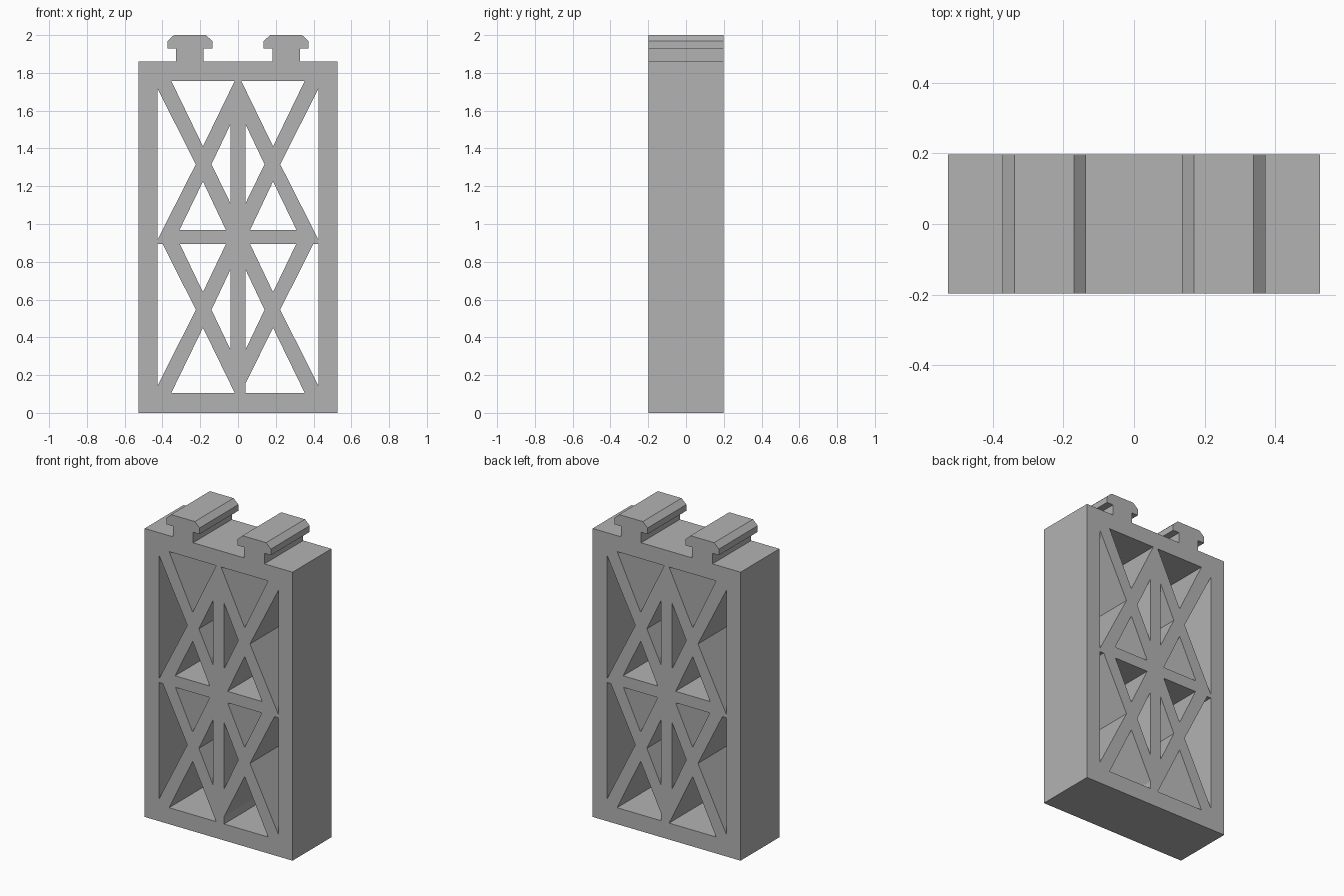
import bpy
import bmesh
from mathutils import Matrix
from math import radians

cube = bpy.data.objects.get("Cube")
if cube:
    bpy.data.objects.remove(cube, do_unlink=True)

HALF_WIDTH, HALF_DEPTH, BODY_TOP = 0.5275, 0.1975, 1.86

grey = bpy.data.materials.new("light grey")
grey.use_nodes = True
colour = (0.45, 0.45, 0.45, 1)
grey.diffuse_color = colour
grey.node_tree.nodes["Principled BSDF"].inputs["Base Color"].default_value = colour


def mirrored(points):
    return [(-x, z) for x, z in reversed(points)]


def extruded_plate(name, loops):
    """Fill nested outlines in the XZ plane and extrude them through the depth."""
    curve = bpy.data.curves.new(name + "_profile", "CURVE")
    curve.dimensions = "2D"
    curve.fill_mode = "BOTH"
    curve.extrude = HALF_DEPTH
    for loop in loops:
        spline = curve.splines.new("POLY")
        spline.points.add(len(loop) - 1)
        for point, (x, z) in zip(spline.points, loop):
            point.co = (x, z, 0, 1)
        spline.use_cyclic_u = True
    helper = bpy.data.objects.new(name + "_helper", curve)
    bpy.context.collection.objects.link(helper)
    graph = bpy.context.evaluated_depsgraph_get()
    mesh = bpy.data.meshes.new_from_object(helper.evaluated_get(graph))
    bpy.data.objects.remove(helper, do_unlink=True)

    # Stand the plate upright and weld its caps to its walls
    bm = bmesh.new()
    bm.from_mesh(mesh)
    bmesh.ops.remove_doubles(bm, verts=bm.verts, dist=0.0001)
    bmesh.ops.transform(bm, matrix=Matrix.Rotation(radians(90), 4, "X"), verts=bm.verts)
    bmesh.ops.recalc_face_normals(bm, faces=bm.faces)
    for face in bm.faces:
        face.smooth = False
        face.material_index = 0
    bm.to_mesh(mesh)
    bm.free()
    mesh.materials.clear()
    mesh.materials.append(grey)
    obj = bpy.data.objects.new(name, mesh)
    bpy.context.collection.objects.link(obj)
    return obj


# Outer outline, including the two T-shaped rails on top
rail = [(0.0725, BODY_TOP), (0.0725, 1.928), (0.119, 1.928), (0.119, 1.968), (0.0845, 2.0)]
rail = rail + mirrored(rail)
outline = [(-HALF_WIDTH, 0), (HALF_WIDTH, 0), (HALF_WIDTH, BODY_TOP)]
for centre in (0.2545, -0.2545):
    outline += [(x + centre, z) for x, z in rail]
outline.append((-HALF_WIDTH, BODY_TOP))

# Openings between the cross braces, right half
side, tip, apex, inner, notch = 0.4255, 0.2235, 0.1855, 0.0395, 0.1405
openings = [
    [(side, 1.715), (tip, 1.316), (side, 0.918)],
    [(0.0175, 1.757), (0.353, 1.757), (apex, 1.411)],
    [(inner, 1.528), (notch, 1.316), (inner, 1.109)],
    [(0.064, 0.968), (0.31, 0.968), (apex, 1.225)],
    [(0.064, 0.894), (0.308, 0.894), (apex, 0.639)],
    [(side, 0.894), (0.398, 0.894), (tip, 0.546), (side, 0.143)],
    [(inner, 0.759), (notch, 0.546), (inner, 0.334)],
]
loops = [outline] + openings + [mirrored(o) for o in openings]

# The two bottom openings differ: one has a clipped corner
loops.append([(-0.353, 0.106), (-0.0175, 0.106), (-apex, 0.451)])
loops.append([(inner, 0.106), (0.353, 0.106), (apex, 0.451), (inner, 0.154)])

extruded_plate("braced_frame_with_rails", loops)
